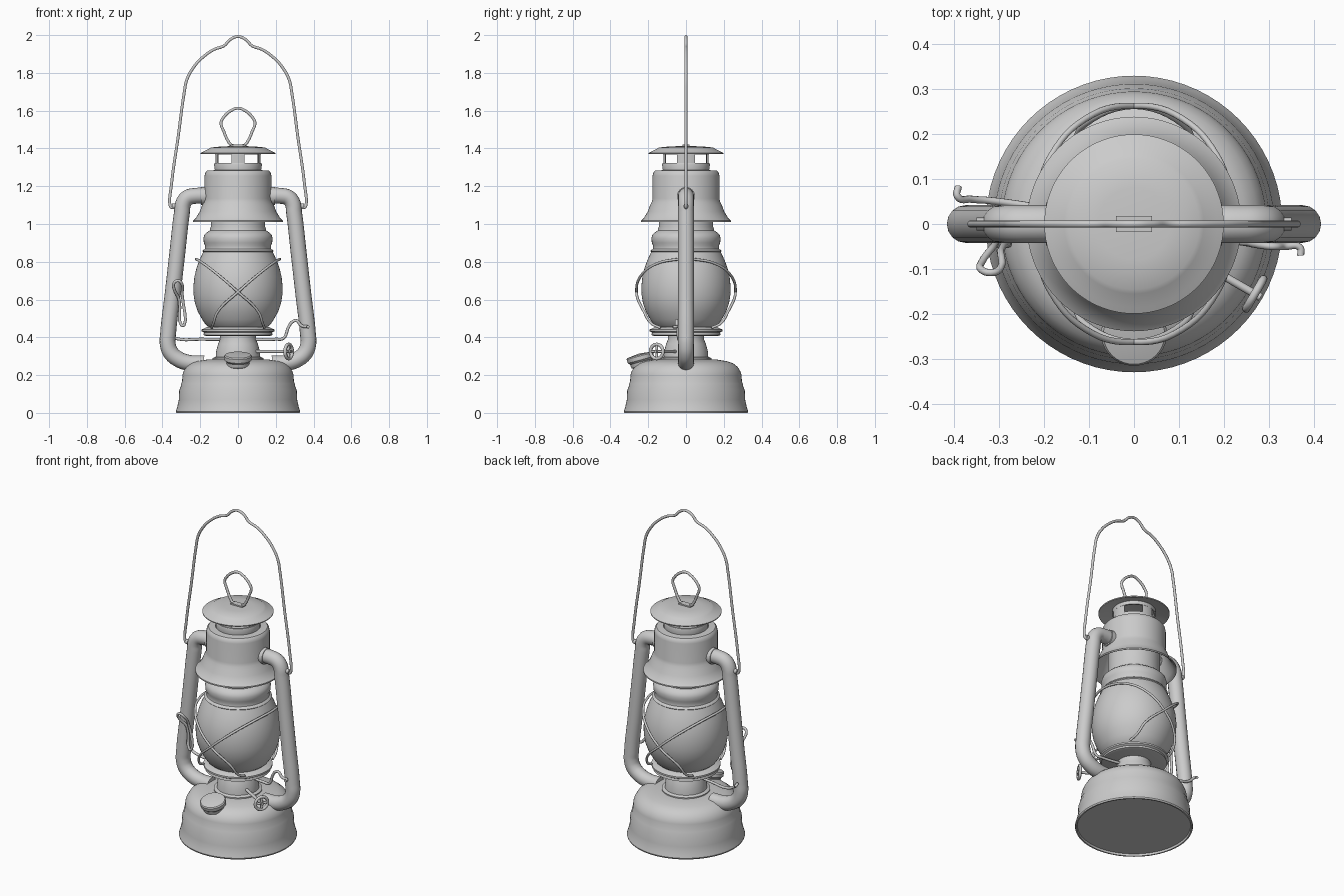
import bpy, bmesh, math
from mathutils import Vector


def finish(ob, angle=35):
    bpy.ops.object.select_all(action='DESELECT')
    ob.select_set(True)
    bpy.context.view_layer.objects.active = ob
    bpy.ops.object.shade_smooth_by_angle(angle=math.radians(angle))
    return ob


def lathe(name, profile, a0=0, a1=360, segs=72):
    """Revolve (radius, z) points about the z axis."""
    bm = bmesh.new()
    n = max(3, round(segs * (a1 - a0) / 360))
    rows = []
    for i in range(n + 1):
        a = math.radians(a0 + (a1 - a0) * i / n)
        rows.append([bm.verts.new((r * math.cos(a), r * math.sin(a), z)) for r, z in profile])
    for p, q in zip(rows, rows[1:]):
        for k in range(len(profile) - 1):
            bm.faces.new((p[k], q[k], q[k + 1], p[k + 1]))
    bmesh.ops.remove_doubles(bm, verts=bm.verts, dist=1e-5)
    bmesh.ops.recalc_face_normals(bm, faces=bm.faces)
    me = bpy.data.meshes.new(name)
    bm.to_mesh(me)
    bm.free()
    ob = bpy.data.objects.new(name, me)
    bpy.context.collection.objects.link(ob)
    return finish(ob)


def pipe(name, pts, radius, closed=False, smooth=True, res=6, sides=3):
    """Round wire or tube through the points, turned into a mesh."""
    cu = bpy.data.curves.new(name, 'CURVE')
    cu.dimensions = '3D'
    cu.bevel_depth = radius
    cu.bevel_resolution = sides
    cu.resolution_u = res
    cu.use_fill_caps = True
    sp = cu.splines.new('BEZIER')
    sp.bezier_points.add(len(pts) - 1)
    for bp, p in zip(sp.bezier_points, pts):
        bp.co = p
        bp.handle_left_type = bp.handle_right_type = 'AUTO' if smooth else 'VECTOR'
    sp.use_cyclic_u = closed
    ob = bpy.data.objects.new(name, cu)
    bpy.context.collection.objects.link(ob)
    bpy.ops.object.select_all(action='DESELECT')
    ob.select_set(True)
    bpy.context.view_layer.objects.active = ob
    bpy.ops.object.convert(target='MESH')
    return finish(bpy.context.view_layer.objects.active, 50)


# Fuel tank with rolled foot and stepped wall
lathe("fuel_tank", [(0, .012), (.315, .012), (.318, 0), (.326, 0), (.329, .008), (.326, .018),
                    (.322, .03), (.313, .07), (.311, .12), (.303, .14), (.301, .155), (.296, .165),
                    (.294, .20), (.288, .22), (.274, .243), (.25, .262), (.22, .273), (.16, .283), (0, .285)])

# Burner cone and the plate carrying the globe
lathe("burner", [(.135, .275), (.135, .29), (.118, .297), (.115, .33), (.105, .365), (.095, .39),
                 (.095, .415), (0, .415)])
lathe("globe_plate", [(0, .408), (.17, .408), (.183, .412), (.18, .425), (.192, .432), (.192, .442),
                      (.18, .446), (.165, .455), (0, .455)])

# Glass globe
lathe("globe", [(.15, .45), (.172, .468), (.19, .495), (.212, .535), (.228, .58), (.235, .625),
                (.236, .67), (.231, .72), (.22, .765), (.206, .805), (.19, .84), (.18, .86)])

# Collar above the globe, running up inside the hood
lathe("globe_collar", [(0, .85), (.183, .85), (.189, .856), (.183, .863), (.176, .868), (.174, .885),
                       (.181, .90), (.183, .925), (.178, .943), (.165, .955), (.15, .965),
                       (.144, .985), (.144, 1.15)])

# Hollow hood with flared skirt
lathe("hood", [(.231, 1.012), (.238, 1.01), (.238, 1.018), (.224, 1.03), (.203, 1.065), (.19, 1.10),
               (.182, 1.115), (.177, 1.135), (.177, 1.255), (.173, 1.272), (.164, 1.282), (.125, 1.285),
               (.125, 1.278), (.16, 1.275), (.169, 1.255), (.169, 1.135), (.182, 1.10), (.196, 1.062),
               (.217, 1.027), (.231, 1.012)])

# Vented chimney: lower ring, four pillars between windows, upper ring
lathe("chimney_lower_ring", [(0, 1.285), (.112, 1.285), (.112, 1.322), (.124, 1.322), (.127, 1.315), (.122, 1.28)])
for i, (mid, half) in enumerate([(0, 24), (90, 17), (180, 24), (270, 17)]):
    lathe(f"chimney_pillar_{i}", [(.12, 1.31), (.12, 1.38), (.112, 1.38), (.112, 1.31), (.12, 1.31)],
          mid - half, mid + half)
lathe("chimney_upper_ring", [(.112, 1.368), (.121, 1.368), (.121, 1.39), (.112, 1.39), (.112, 1.368)])

# Chimney cap and its lifting ring
lathe("chimney_cap", [(0, 1.398), (.145, 1.388), (.19, 1.371), (.198, 1.37), (.199, 1.376),
                      (.185, 1.383), (.155, 1.398), (.145, 1.405), (.08, 1.411), (0, 1.413)])
bpy.ops.mesh.primitive_cube_add(size=1, location=(0, 0, 1.412))
clip = bpy.context.object
clip.name = "lifting_ring_clip"
clip.scale = (.08, .035, .016)
pipe("lifting_ring", [(-.035, 0, 1.418), (-.05, 0, 1.435), (-.075, 0, 1.49), (-.09, 0, 1.535), (-.08, 0, 1.56),
                      (-.025, 0, 1.607), (0, 0, 1.613), (.025, 0, 1.607), (.08, 0, 1.56), (.09, 0, 1.535),
                      (.075, 0, 1.49), (.05, 0, 1.435), (.035, 0, 1.418)], .008, closed=True, res=4)

# Side air tubes, with rivet bosses for the bail
tube = [(.15, 1.148), (.235, 1.148), (.268, 1.138), (.289, 1.11), (.297, 1.06), (.322, .84), (.347, .62),
        (.37, .42), (.372, .365), (.355, .318), (.315, .284), (.26, .265), (.18, .262)]
for side, s in (("left", -1), ("right", 1)):
    pipe(f"{side}_air_tube", [(s * x, 0, z) for x, z in tube], .042, sides=6)
    pipe(f"{side}_tube_socket", [(s * .16, 0, 1.148), (s * .195, 0, 1.148)], .048, sides=6, smooth=False)
    pipe(f"{side}_bail_boss", [(s * .30, 0, 1.095), (s * .35, 0, 1.095)], .014, smooth=False)

# Bail handle with a small hanging bump at the top
half = [(.32, 1.092), (.352, 1.088), (.36, 1.10), (.351, 1.22), (.317, 1.46), (.284, 1.70), (.272, 1.76),
        (.235, 1.83), (.18, 1.888), (.125, 1.925), (.075, 1.943), (.04, 1.977)]
bail = [(-x, 0, z) for x, z in half] + [(0, 0, 1.992)] + [(x, 0, z) for x, z in reversed(half)]
pipe("bail_handle", bail, .008)

# Crossed guard wires around the globe: one loops round each side
guard = [(.14, -.135, .45), (.13, -.185, .475), (.108, -.222, .535), (0, -.262, .64), (-.11, -.232, .735),
         (-.185, -.15, .792), (-.213, -.07, .81)]
for side, s in (("left", 1), ("right", -1)):
    pts = [(s * x, y, z) for x, y, z in guard]
    pts += [(s * -.222, 0, .814)] + [(x, -y, z) for x, y, z in reversed(pts)]
    pipe(f"{side}_globe_guard", pts, .007)

# Globe lifting lever running through below the plate
pipe("lift_lever", [(-.39, .082, .43), (-.392, .062, .44), (-.36, .055, .41), (-.32, .052, .392), (-.2, .035, .39),
                    (0, 0, .39), (.2, -.035, .39), (.24, -.04, .395), (.268, -.045, .455), (.288, -.048, .482),
                    (.31, -.05, .488), (.335, -.05, .462), (.368, -.052, .456), (.37, -.07, .456)], .008)

# Wire latch on the left tube
pipe("latch_wire", [(-.30, -.045, .465), (-.312, -.05, .60), (-.338, -.085, .655), (-.34, -.1, .685),
                    (-.318, -.108, .70), (-.298, -.1, .685), (-.296, -.06, .63), (-.285, -.045, .465)],
     .008, closed=True, res=4)

# Filler cap, tilted outward on the front of the tank
cap = lathe("filler_cap", [(0, -.085), (.05, -.085), (.052, -.06), (.06, -.055), (.062, -.035), (.072, -.025),
                           (.073, -.004), (.068, .002), (.06, .003), (0, .01)], segs=40)
cap.location = (0, -.245, .305)
cap.rotation_euler = (math.radians(15), 0, 0)

# Wick knob: shaft, ring and spokes
axis = Vector((.86, -.5, 0)).normalized()
centre = Vector((.268, -.155, .325))
across, up = Vector((.5, .86, 0)).normalized(), Vector((0, 0, 1))
pipe("wick_shaft", [(.06, -.035, .325), centre + axis * .015], .009, smooth=False)
pipe("wick_knob_ring", [centre + (across * math.cos(t) + up * math.sin(t)) * .038
                        for t in (i * math.pi / 4 for i in range(8))], .009, closed=True, res=4)
for i, d in enumerate((across, up)):
    pipe(f"wick_knob_spoke_{i}", [centre - d * .036, centre + d * .036], .007, smooth=False)
